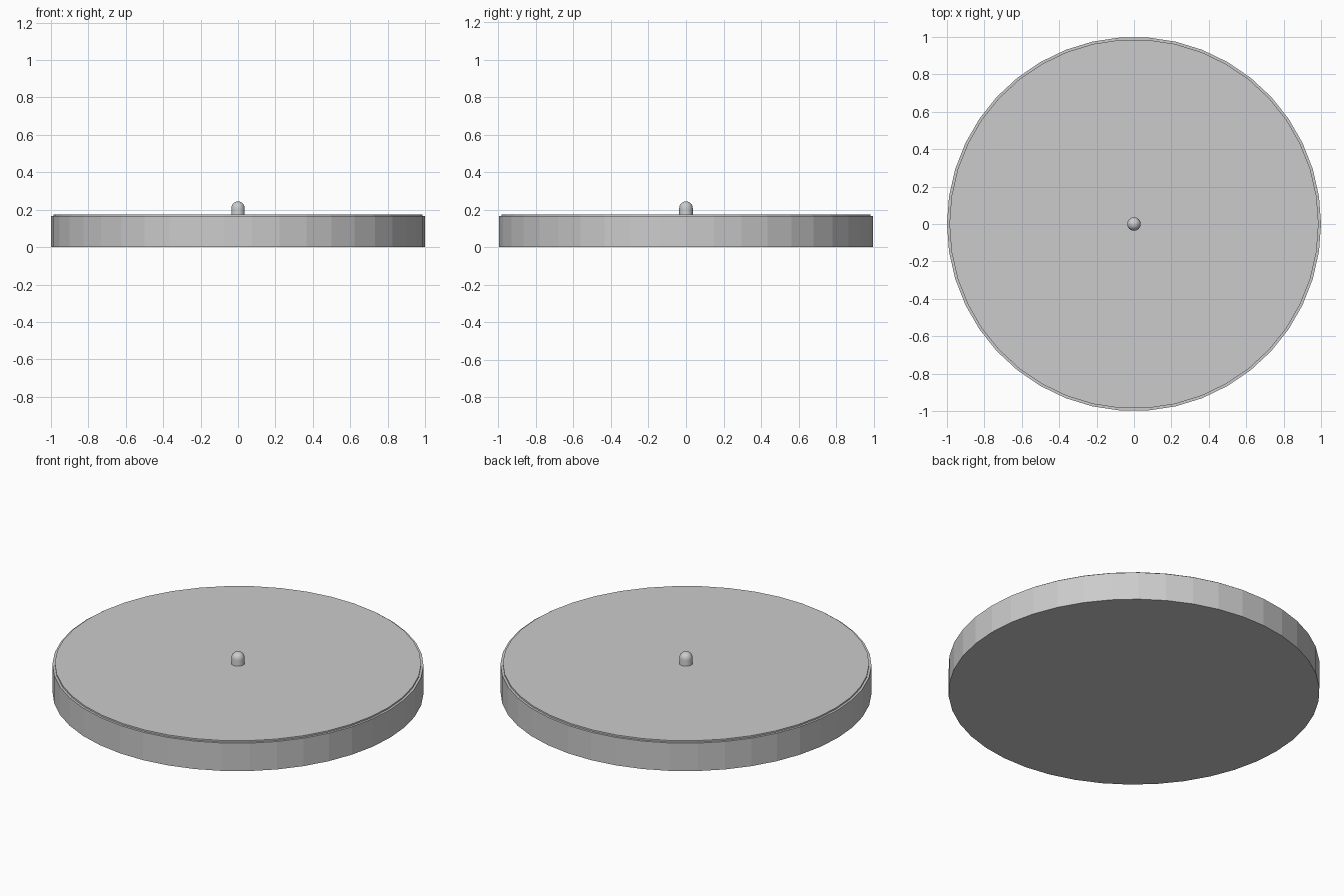
import bpy, bmesh, math

if "Cube" in bpy.data.objects:
    bpy.data.objects.remove(bpy.data.objects["Cube"])


def lathe(name, profile, sides):
    """Revolve a (radius, z) profile around z; radius 0 makes a pole, open ends are capped."""
    bm = bmesh.new()
    rings = []
    for r, z in profile:
        if r == 0:
            rings.append([bm.verts.new((0, 0, z))] * sides)
        else:
            rings.append([bm.verts.new((r * math.cos(2 * math.pi * i / sides),
                                        r * math.sin(2 * math.pi * i / sides), z))
                          for i in range(sides)])
    for low, high in zip(rings, rings[1:]):
        for i in range(sides):
            j = (i + 1) % sides
            corners = [low[i], low[j], high[j], high[i]]
            bm.faces.new(list(dict.fromkeys(corners)))
    if profile[0][0] > 0:
        bm.faces.new(rings[0][::-1])
    if profile[-1][0] > 0:
        bm.faces.new(rings[-1])
    bmesh.ops.recalc_face_normals(bm, faces=bm.faces)
    mesh = bpy.data.meshes.new(name)
    bm.to_mesh(mesh)
    bm.free()
    ob = bpy.data.objects.new(name, mesh)
    bpy.context.collection.objects.link(ob)
    return ob


# Heavy round platter
lathe("platter", [(1.0, 0), (1.0, 0.166)], 42)

# Thin mat lying on the platter
lathe("mat", [(0.987, 0.166), (0.987, 0.175)], 42)

# Centre spindle with a domed tip, running through to the underside
R, SHOULDER = 0.036, 0.208
dome = [(R * math.cos(math.radians(a)), SHOULDER + R * math.sin(math.radians(a)))
        for a in (0, 18, 36, 54, 72)]
spindle = lathe("spindle", [(R, 0)] + dome + [(0, SHOULDER + R)], 24)
bpy.ops.object.select_all(action='DESELECT')
spindle.select_set(True)
bpy.context.view_layer.objects.active = spindle
bpy.ops.object.shade_smooth_by_angle(angle=math.radians(30))
